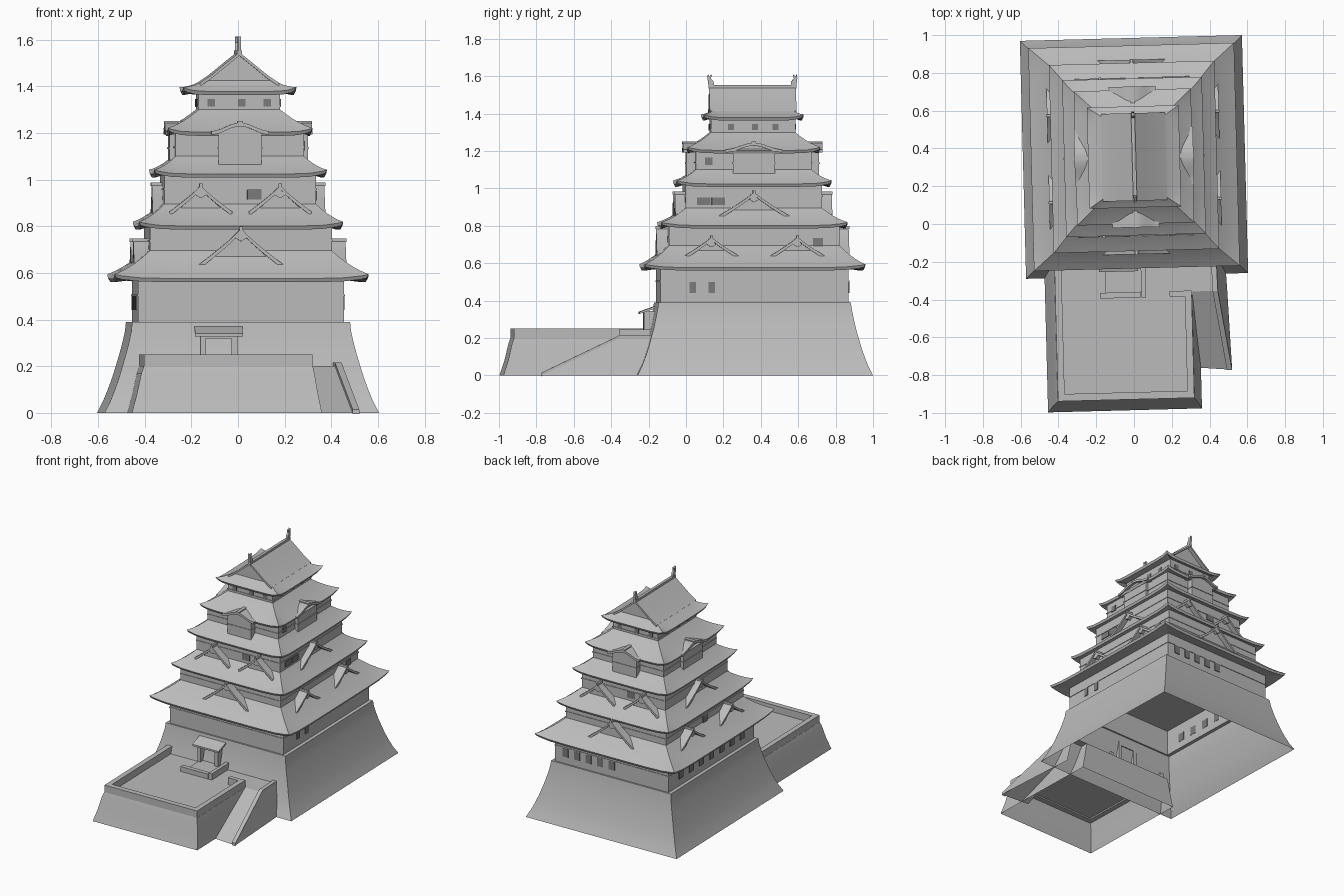
import bpy, math
from mathutils import Matrix

cube = bpy.data.objects.get("Cube")
if cube:
    bpy.data.objects.remove(cube, do_unlink=True)


def material(name, v):
    m = bpy.data.materials.new(name)
    m.use_nodes = True
    m.diffuse_color = (v, v, v, 1)
    m.node_tree.nodes["Principled BSDF"].inputs["Base Color"].default_value = (v, v, v, 1)
    return m


GREY = material("plain grey", 0.5)
DARK = material("window dark grey", 0.2)
# The whole castle sits slightly turned on its plot
PLACE = Matrix.Translation((0, 0.355, 0)) @ Matrix.Rotation(math.radians(1.5), 4, 'Z')


def build(name, verts, faces, side=0, mat=GREY):
    """Side 0 faces the front; each further side turns by a quarter."""
    me = bpy.data.meshes.new(name)
    me.from_pydata(verts, [], faces)
    me.materials.append(mat)
    me.polygons.foreach_set("use_smooth", [True] * len(me.polygons))
    me.set_sharp_from_angle(angle=math.radians(25))
    ob = bpy.data.objects.new(name, me)
    ob.matrix_world = PLACE @ Matrix.Rotation(side * math.pi / 2, 4, 'Z')
    bpy.context.collection.objects.link(ob)
    return ob


def loft(name, rings, cap=False):
    n = len(rings[0])
    verts = [p for r in rings for p in r]
    faces = [(a * n + i, a * n + (i + 1) % n, (a + 1) * n + (i + 1) % n, (a + 1) * n + i)
             for a in range(len(rings) - 1) for i in range(n)]
    if cap:
        faces.append(tuple(range(len(verts) - n, len(verts))))
    return build(name, verts, faces)


def extrude(name, profile, y0, y1, side=0, mat=GREY):
    """Extrude a counter-clockwise (x, z) outline from y0 back to y1."""
    n = len(profile)
    verts = [(x, y, z) for y in (y0, y1) for x, z in profile]
    faces = [(i, n + i, n + (i + 1) % n, (i + 1) % n) for i in range(n)]
    faces += [tuple(range(n)), tuple(range(2 * n - 1, n - 1, -1))]
    return build(name, verts, faces, side, mat)


def box(name, x0, x1, y0, y1, z0, z1, side=0, mat=GREY):
    return extrude(name, [(x0, z0), (x1, z0), (x1, z1), (x0, z1)], y0, y1, side, mat)


def rect(hx, hy, z, up=0.0, n=10):
    """Rectangular ring whose corners can curl upward."""
    ts = [math.sin(math.pi * (i / n - 0.5)) for i in range(n)]
    ring = []
    for ax, ay, bx, by in ((-1, -1, 1, -1), (1, -1, 1, 1), (1, 1, -1, 1), (-1, 1, -1, -1)):
        for t in ts:
            f = (t + 1) / 2
            ring.append((hx * (ax + (bx - ax) * f), hy * (ay + (by - ay) * f),
                         z + up * abs(t) ** 8))
    return ring


def skirt_roof(name, eave, top, wall, ze, zt, steps=5):
    rings = [rect(*wall, ze + 0.012), rect(eave[0] - 0.008, eave[1] - 0.008, ze, 0.018)]
    for i in range(steps + 1):
        f = i / steps
        z = ze + 0.016 + (zt - ze - 0.016) * (0.8 * f + 0.2 * f * f)
        rings.append(rect(eave[0] + (top[0] - eave[0]) * f,
                          eave[1] + (top[1] - eave[1]) * f, z, 0.018 * (1 - f) ** 2))
    return loft(name, rings)


# Curved stone base, open underneath, with an upright rim
loft("stone_base", [rect(*p) for p in (
    (0.588, 0.63, 0), (0.563, 0.605, 0.05), (0.543, 0.586, 0.1), (0.525, 0.569, 0.15),
    (0.51, 0.555, 0.2), (0.495, 0.541, 0.25), (0.482, 0.53, 0.3), (0.471, 0.52, 0.35),
    (0.467, 0.514, 0.39), (0.442, 0.503, 0.39))])

# Storeys: wall half sizes, bottom and top heights
walls = [(0.442, 0.503, 0.39, 0.575), (0.39, 0.455, 0.67, 0.81), (0.325, 0.365, 0.87, 1.03),
         (0.275, 0.31, 1.08, 1.21), (0.175, 0.225, 1.27, 1.385)]
eaves = [(0.545, 0.59), (0.438, 0.498), (0.37, 0.415), (0.31, 0.355), (0.243, 0.268)]
eave_z = [0.56, 0.785, 1.008, 1.187, 1.362]
top_z = [0.695, 0.895, 1.10, 1.30, 1.425]
names = ["first", "second", "third", "fourth", "fifth"]
for i, (hx, hy, z0, z1) in enumerate(walls):
    loft(names[i] + "_storey_wall", [rect(hx, hy, z0), rect(hx, hy, z1)], cap=True)
    inner = walls[i + 1][:2] if i < 4 else (0.15, 0.205)
    skirt_roof(names[i] + "_storey_roof", eaves[i], inner, (hx, hy), eave_z[i], top_z[i])
    # Thin rail around each storey
    zm = z1 - 0.075
    loft(names[i] + "_storey_rail", [rect(hx, hy, zm), rect(hx + 0.004, hy + 0.004, zm),
                                     rect(hx + 0.004, hy + 0.004, zm + 0.007),
                                     rect(hx, hy, zm + 0.007)])

# Top gabled roof with its ridge, gable walls and end ornaments
half = [(0.243, 1.378), (0.17, 1.414), (0.12, 1.448), (0.06, 1.497)]
upper = half + [(0, 1.545)] + [(-x, z) for x, z in reversed(half)]
lower = [(x * 0.99, z - 0.014) for x, z in reversed(upper)]
inside = [(x, z) for x, z in upper if abs(x) < 0.2]
extrude("top_gable_roof", [p for p in upper if abs(p[0]) < 0.2]
        + [p for p in lower if abs(p[0]) < 0.2], -0.232, 0.232)
extrude("top_gable_wall", [(x, z - 0.008) for x, z in inside], -0.205, 0.205)
box("roof_ridge", -0.01, 0.01, -0.235, 0.235, 1.535, 1.552)
for s in (0, 2):
    fin = [(0.235, 1.55), (0.205, 1.55), (0.208, 1.572), (0.222, 1.588), (0.216, 1.61),
           (0.232, 1.598), (0.238, 1.614), (0.24, 1.588)]
    extrude("ridge_fish_ornament", fin[::-1], -0.007, 0.007, s + 1)


def gable(name, side, c, w, zb, za, d, back):
    """Triangular dormer with a slightly hollow roof and a recessed face."""
    ss = [1 - i / 5 for i in range(11)]
    top = [(c + w * s, za - (za - zb) * abs(s) ** 0.88) for s in ss]
    under = [(c + (x - c) * 0.97, z - 0.016) for x, z in reversed(top)]
    extrude(name + "_roof", top + under, -d, -back, side)
    k = 0.9
    extrude(name + "_face", [(c - w * k, zb - 0.015), (c + w * k, zb - 0.015), (c, za - 0.02)],
            -d + 0.035, -back, side)
    box(name + "_ridge", c - 0.007, c + 0.007, -d - 0.004, -back, za - 0.008, za + 0.008, side)
    extrude(name + "_pendant", [(c - 0.025, za - 0.04), (c, za - 0.055), (c + 0.025, za - 0.04),
                                (c, za - 0.012)], -d + 0.005, -d + 0.03, side)


def curved_bay(side, w, d, back):
    """Projecting bay under a bow-shaped roof."""
    box("bay_wall", -w, w, -d, -back, 1.065, 1.2, side)
    box("bay_sill", -w - 0.004, w + 0.004, -d - 0.004, -back, 1.13, 1.137, side)
    ss = [1 - i / 8 for i in range(17)]
    top = [(1.35 * w * s, 1.208 + 0.036 * (0.5 + 0.5 * math.cos(math.pi * s))) for s in ss]
    under = [(x, z - 0.016) for x, z in reversed(top)]
    extrude("bay_roof", top + under, -d - 0.018, -back + 0.08, side)
    extrude("bay_roof_face", [(-w, 1.19)] + [(w, 1.19)]
            + [(x, z - 0.01) for x, z in top if abs(x) < w], -d, -back + 0.08, side)
    box("bay_ridge", -0.012, 0.012, -d - 0.02, -back + 0.08, 1.238, 1.25, side)


# Dormers and bays on all four sides
for s in (0, 2):
    gable("large_front_gable", s, 0, 0.2, 0.622, 0.79, 0.515, 0.4)
    for c in (-0.17, 0.17):
        gable("small_front_gable", s, c, 0.135, 0.862, 0.975, 0.42, 0.34)
    curved_bay(s, 0.092, 0.355, 0.28)
for s in (1, 3):
    for c in (-0.23, 0.23):
        gable("small_side_gable", s, c, 0.145, 0.64, 0.74, 0.455, 0.37)
    gable("large_side_gable", s, 0, 0.195, 0.85, 0.98, 0.37, 0.3)
    curved_bay(s, 0.112, 0.297, 0.24)


# Windows as thin plates
def window(side, storey, c, w, z0, z1):
    d = walls[storey][(side + 1) % 2]
    box("window", c - w, c + w, -d - 0.005, -d + 0.002, z0, z1, side, DARK)


for s in range(4):
    for c in (-0.12, 0.01, 0.12):
        window(s, 4, c, 0.016, 1.312, 1.345)
for c in (-0.33, -0.23):
    window(1, 0, c, 0.017, 0.44, 0.5)
for i in range(7):
    window(3, 0, -0.36 + 0.12 * i, 0.025, 0.44, 0.5)
for i in range(5):
    window(2, 0, -0.36 + 0.09 * i, 0.022, 0.44, 0.5)
window(0, 2, 0.06, 0.03, 0.915, 0.96)
window(2, 2, 0.06, 0.03, 0.915, 0.96)
for c in (-0.27, -0.19):
    window(1, 2, c, 0.036, 0.91, 0.95)
window(1, 1, 0.34, 0.026, 0.69, 0.735)
window(3, 1, 0.0, 0.026, 0.69, 0.735)
window(1, 3, -0.24, 0.02, 1.125, 1.165)


# Front terrace: flared retaining walls, parapet and floor, open underneath
def yard(x0, x1, y0, z):
    return [(x0, -0.5, z), (x0, y0, z), (x1, y0, z), (x1, -0.5, z)]


loft("terrace_wall", [yard(*p) for p in (
    (-0.49, 0.325, -1.34, 0), (-0.468, 0.309, -1.314, 0.08), (-0.448, 0.294, -1.293, 0.17),
    (-0.437, 0.287, -1.283, 0.2))])
build("terrace_floor", yard(-0.437, 0.287, -1.283, 0.2), [(0, 1, 2, 3)])
box("front_parapet", -0.436, 0.286, -1.283, -1.245, 0.19, 0.25)
box("left_parapet", -0.436, -0.4, -1.283, -0.53, 0.19, 0.25)
box("right_parapet", 0.25, 0.286, -1.283, -0.72, 0.19, 0.25)
box("return_parapet", 0.17, 0.286, -0.745, -0.715, 0.19, 0.25)

# Side ramp with a low kerb
ramp = [(0.27, -1.12, 0), (0.49, -1.14, 0), (0.475, -0.72, 0), (0.465, -0.5, 0),
        (0.27, -0.72, 0.2), (0.425, -0.72, 0.2), (0.42, -0.5, 0.2), (0.27, -0.5, 0.2)]
build("side_ramp", ramp, [(0, 1, 5, 4), (4, 5, 6, 7), (1, 2, 5), (2, 3, 6, 5)])
kerb = [(x + o, y, z + h) for x, y, z in (ramp[1], ramp[5], ramp[6])
        for o, h in ((0, -0.005), (0, 0.015), (-0.028, 0.015), (-0.028, -0.005))]
build("ramp_kerb", kerb, [(a + i, a + (i + 1) % 4, a + 4 + (i + 1) % 4, a + 4 + i)
                          for a in (0, 4) for i in range(4)] + [(3, 2, 1, 0)])

# Gate with posts, slanted canopy and porch walls
for x in (-0.165, -0.03):
    box("gate_post", x - 0.012, x + 0.012, -0.58, -0.52, 0.2, 0.345)
box("gate_lintel", -0.177, -0.018, -0.575, -0.52, 0.318, 0.335)
extrude("gate_canopy", [(-0.605, 0.328), (-0.52, 0.358), (-0.52, 0.37), (-0.605, 0.34)],
        -0.005, 0.2, 1)
box("porch_front_wall", -0.2, 0.015, -0.745, -0.715, 0.2, 0.235)
box("porch_side_wall", 0.02, 0.045, -0.745, -0.53, 0.2, 0.245)
box("porch_step", -0.17, 0.02, -0.715, -0.53, 0.2, 0.215)
